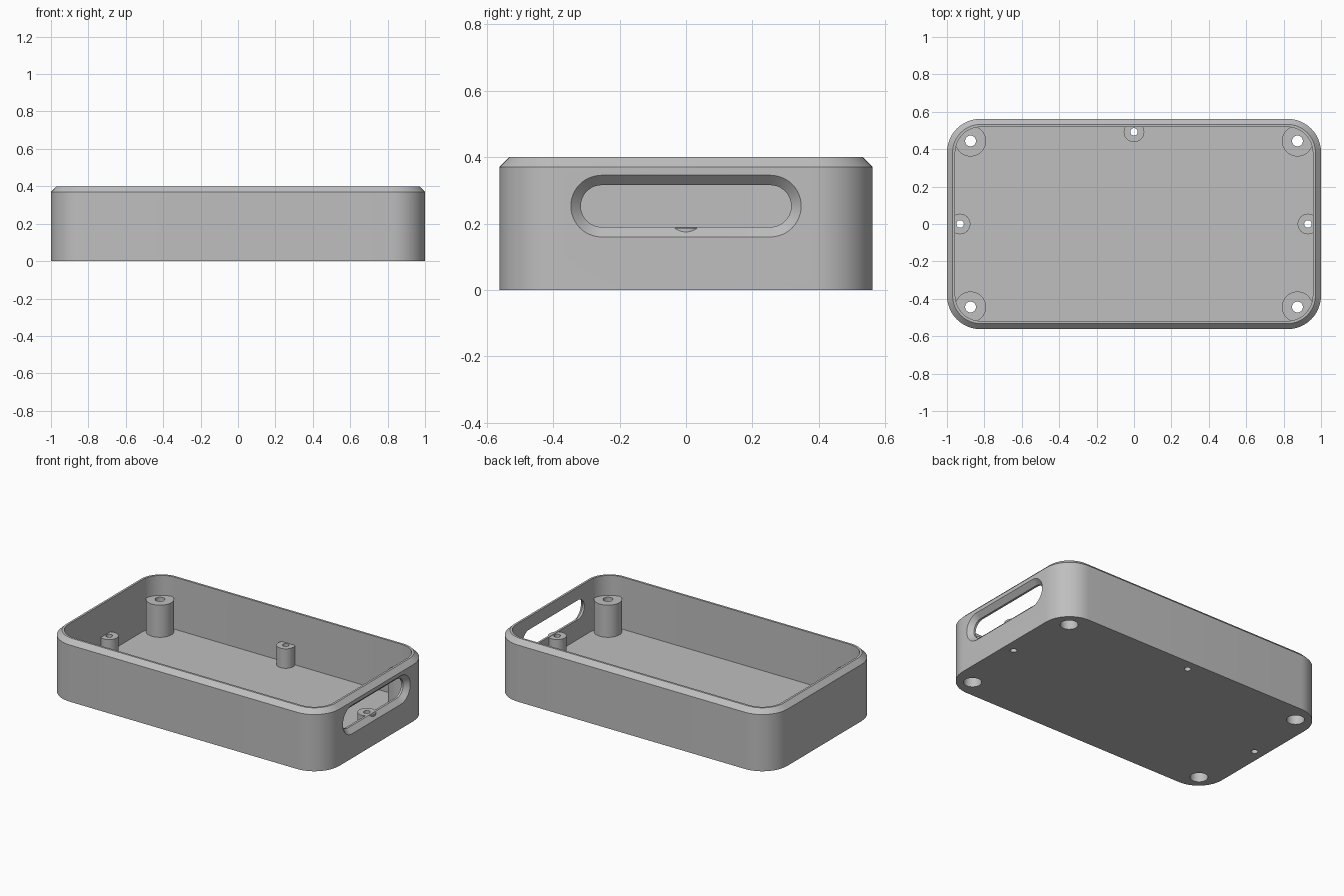
import bpy, bmesh, math
from mathutils import Matrix, Vector

if "Cube" in bpy.data.objects:
    bpy.data.objects.remove(bpy.data.objects["Cube"], do_unlink=True)

HX, HY, TOP = 1.0, 0.5625, 0.4
CORNER, CHAMFER, WALL, FLOOR = 0.18, 0.03, 0.044, 0.06

grey = bpy.data.materials.new("grey_plastic")
grey.use_nodes = True
grey.diffuse_color = (0.52, 0.52, 0.52, 1)
grey.node_tree.nodes["Principled BSDF"].inputs["Base Color"].default_value = grey.diffuse_color


def outline(hx, hy, r, z, steps=12):
    """Rounded rectangle; a circle when hx = hy = r."""
    pts = []
    for quarter, (sx, sy) in enumerate([(1, 1), (-1, 1), (-1, -1), (1, -1)]):
        for i in range(steps + 1):
            a = (quarter + i / steps) * math.pi / 2
            pts.append((sx * (hx - r) + r * math.cos(a), sy * (hy - r) + r * math.sin(a), z))
    return pts


def loft(name, sections, matrix=Matrix()):
    """Closed solid through a stack of rounded outlines (hx, hy, r, z)."""
    bm = bmesh.new()
    rings = [[bm.verts.new(p) for p in outline(*s)] for s in sections]
    n = len(rings[0])
    for low, high in zip(rings, rings[1:]):
        for i in range(n):
            j = (i + 1) % n
            bm.faces.new((low[i], low[j], high[j], high[i]))
    bm.faces.new(rings[0][::-1])
    bm.faces.new(rings[-1])
    bmesh.ops.remove_doubles(bm, verts=bm.verts, dist=1e-5)
    bmesh.ops.recalc_face_normals(bm, faces=bm.faces)
    bm.transform(matrix)
    mesh = bpy.data.meshes.new(name)
    bm.to_mesh(mesh)
    bm.free()
    mesh.materials.append(grey)
    obj = bpy.data.objects.new(name, mesh)
    bpy.context.collection.objects.link(obj)
    return obj


def rod(name, x, y, steps):
    """Round solid from (radius, z) steps."""
    return loft(name, [(r, r, r, z) for r, z in steps], Matrix.Translation((x, y, 0)))


def combine(body, tool, operation):
    mod = body.modifiers.new("combine", "BOOLEAN")
    mod.operation, mod.solver, mod.object = operation, "EXACT", tool
    tool.hide_render = True
    bpy.context.view_layer.objects.active = body
    bpy.ops.object.modifier_apply(modifier=mod.name)
    bpy.data.objects.remove(tool, do_unlink=True)


# Outer shell with chamfered rim
case = loft("enclosure_case", [
    (HX, HY, CORNER, 0),
    (HX, HY, CORNER, TOP - CHAMFER),
    (HX - CHAMFER, HY - CHAMFER, CORNER - CHAMFER, TOP)])

# Open cavity
inner = (HX - WALL, HY - WALL, CORNER - WALL)
combine(case, loft("cavity", [(*inner, FLOOR), (*inner, TOP + 0.1)]), "DIFFERENCE")

# Long slot in one end wall, flared towards the outside
slot_sections = [(r, 0.254 + r, r, x) for r, x in ((0.063, 0.9), (0.063, 0.97), (0.123, 1.03))]
to_side = Matrix.Translation((0, 0, 0.2525)) @ Matrix.Rotation(math.pi / 2, 4, "Y")
combine(case, loft("slot", slot_sections, to_side), "DIFFERENCE")

# Corner posts with screw holes widened from below
for sx in (-1, 1):
    for sy in (-1, 1):
        x, y = sx * 0.874, sy * 0.444
        combine(case, rod("corner_post", x, y, [(0.083, 0.03), (0.083, 0.27)]), "UNION")
        combine(case, rod("corner_hole", x, y, [(0.053, -0.1), (0.053, 0.2), (0.029, 0.2), (0.029, 0.5)]),
                "DIFFERENCE")

# Small mounting posts along three walls
for x, y in ((-0.93, 0), (0.93, 0), (0, 0.4925)):
    combine(case, rod("small_post", x, y, [(0.055, 0.03), (0.055, 0.187)]), "UNION")
    combine(case, rod("small_hole", x, y, [(0.02, -0.1), (0.02, 0.5)]), "DIFFERENCE")

# Smooth curved walls, crisp edges
bpy.ops.object.select_all(action="DESELECT")
case.select_set(True)
bpy.context.view_layer.objects.active = case
bpy.ops.object.shade_smooth_by_angle(angle=math.radians(30))
